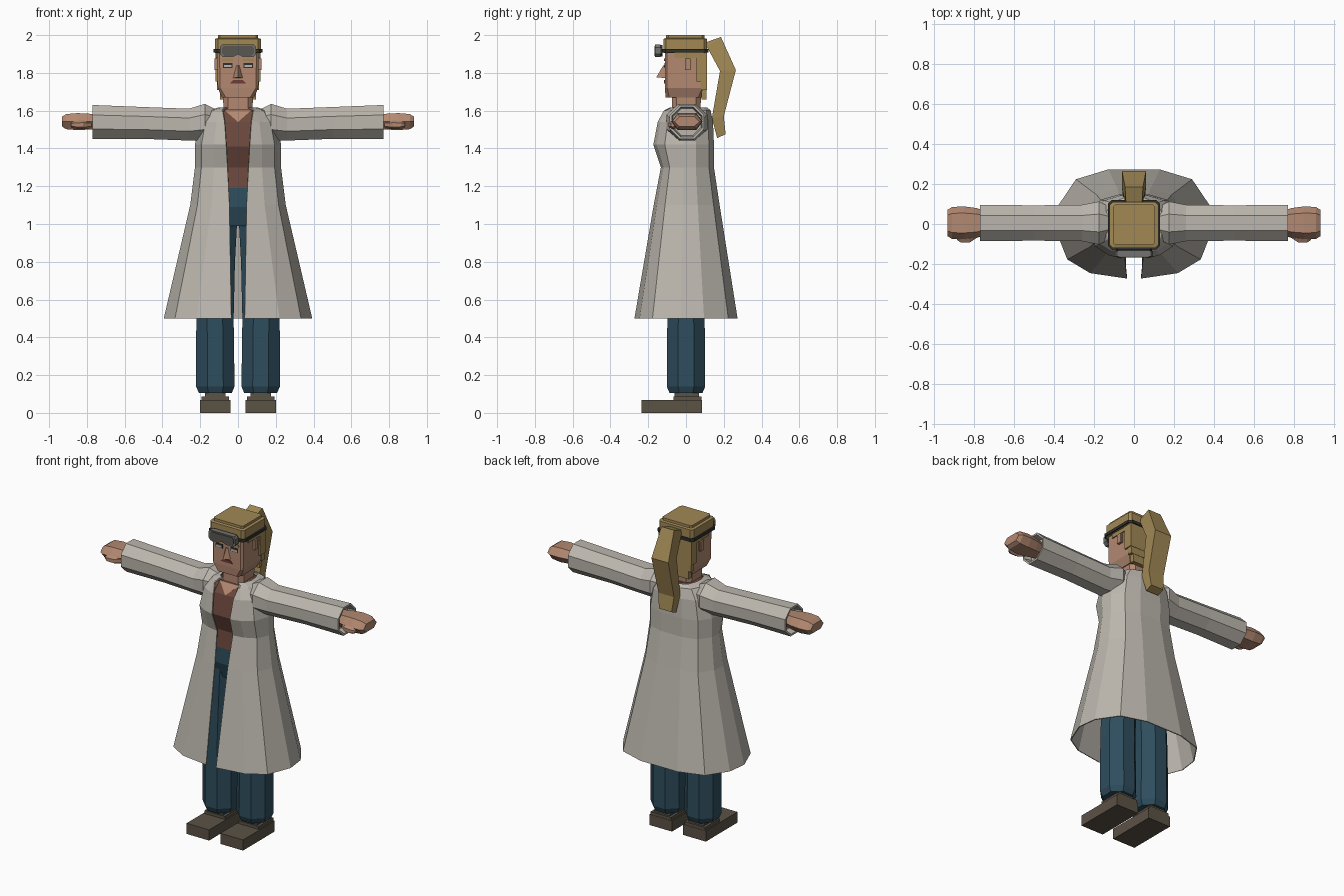
import bpy, bmesh, math
from mathutils import Vector

cube = bpy.data.objects.get("Cube")
if cube:
    bpy.data.objects.remove(cube, do_unlink=True)


def material(name, r, g, b):
    m = bpy.data.materials.new(name)
    m.diffuse_color = (r, g, b, 1)
    m.use_nodes = True
    node = next(n for n in m.node_tree.nodes if n.type == 'BSDF_PRINCIPLED')
    node.inputs["Base Color"].default_value = (r, g, b, 1)
    return m


COAT = material("coat grey", .5, .47, .42)
DENIM = material("denim blue", .028, .075, .11)
SHIRT = material("shirt brown", .15, .066, .047)
SKIN = material("skin", .45, .25, .165)
HAIR = material("blond hair", .36, .25, .09)
SHOE = material("shoe brown", .105, .085, .06)
FRAME = material("goggle grey", .17, .17, .16)
LENS = material("lens grey", .1, .095, .08)
DARK = material("dark strap", .03, .03, .03)
LIPS = material("lip red", .16, .045, .035)


def loft(name, rings, mat, closed=True, caps=True):
    """Skin a list of equal-length point rings."""
    bm = bmesh.new()
    rows = [[bm.verts.new(p) for p in ring] for ring in rings]
    n = len(rows[0])
    for a, b in zip(rows, rows[1:]):
        for i in range(n if closed else n - 1):
            j = (i + 1) % n
            bm.faces.new((a[i], a[j], b[j], b[i]))
    if closed and caps:
        bm.faces.new(rows[0])
        bm.faces.new(rows[-1])
    bmesh.ops.recalc_face_normals(bm, faces=bm.faces)
    me = bpy.data.meshes.new(name)
    bm.to_mesh(me)
    bm.free()
    me.materials.append(mat)
    ob = bpy.data.objects.new(name, me)
    bpy.context.collection.objects.link(ob)
    return ob


def rect(z, x0, x1, y0, y1, c=0):
    """Horizontal rectangle, with chamfered corners when c is set."""
    if not c:
        return [(x0, y0, z), (x1, y0, z), (x1, y1, z), (x0, y1, z)]
    return [(x0 + c, y0, z), (x1 - c, y0, z), (x1, y0 + c, z), (x1, y1 - c, z),
            (x1 - c, y1, z), (x0 + c, y1, z), (x0, y1 - c, z), (x0, y0 + c, z)]


def box(name, x, y, z, mat):
    return loft(name, [rect(h, *x, *y) for h in z], mat)


def pair(x0, x1, s):
    return (x0, x1) if s > 0 else (-x1, -x0)


def plate(name, outline, y0, y1, mat):
    """Extrude an x-z outline along y."""
    return loft(name, [[(x, y, z) for x, z in outline] for y in (y0, y1)], mat)


def oval(n, a, b):
    return [(a * math.cos(math.tau * (i + .5) / n), b * math.sin(math.tau * (i + .5) / n)) for i in range(n)]


BODY = [(.56, -.9), (.85, -.65), (1, -.1), (.96, .35), (.74, .82), (.33, 1)]


def body_ring(z, hx, front, back, gap):
    """Body section running from the left front edge round to the right one."""
    half = [(gap, front)] + [(u * hx, -v * front if v < 0 else v * back) for u, v in BODY]
    return [(x, y, z) for x, y in half] + [(-x, y, z) for x, y in reversed(half)]


def body(name, sections, mat, **kw):
    fixed = [(z, hx, f, b, g) for z, hx, f, b, g in sections]
    rings = []
    for z, hx, f, b, g in fixed:
        half = [(g, f)] + [(u * hx, v * -f if v < 0 else v * b) for u, v in BODY]
        rings.append([(x, y, z) for x, y in half] + [(-x, y, z) for x, y in half[::-1]])
    return loft(name, rings, mat, **kw)


# Long open coat
coat = body("coat", [(.5, .39, -.27, .27, .035), (1.1, .25, -.168, .175, .045),
                     (1.3, .225, -.13, .145, .055), (1.42, .225, -.17, .145, .062),
                     (1.54, .2, -.147, .14, .07), (1.6, .15, -.115, .128, .08),
                     (1.615, .1, -.085, .11, .075)], COAT, closed=False)
solid = coat.modifiers.new("thickness", 'SOLIDIFY')
solid.thickness = .006
solid.offset = 0

# Shirt, open neck and trouser top
body("shirt", [(1.19, .18, -.118, .12, .06), (1.3, .195, -.108, .12, .06),
               (1.41, .195, -.148, .12, .07), (1.54, .18, -.125, .12, .08),
               (1.6, .12, -.08, .1, .075), (1.615, .085, -.07, .09, .06)], SHIRT)
body("trouser_top", [(.99, .19, -.085, .11, .03), (1.09, .2, -.118, .125, .05),
                     (1.2, .178, -.114, .118, .06)], DENIM)
vee = [(-.07, -.084, 1.602), (.07, -.084, 1.602), (0, -.13, 1.54)]
loft("open_neck", [vee, [(x, y + .008, z) for x, y, z in vee]], SKIN)
loft("neck", [rect(1.56, -.075, .075, -.075, .075, .025),
              rect(1.69, -.08, .08, -.075, .08, .025)], SKIN)

for s, side in ((1, "left"), (-1, "right")):
    # Trouser leg
    loft(side + "_trouser_leg", [[(s * (cx + x), y, z) for x, y in oval(8, r * 1.07, r * 1.07)]
         for z, cx, r in ((.105, .12, .088), (.14, .12, .103), (.5, .122, .1),
                          (.8, .112, .097), (1.04, .1, .098))], DENIM)
    # Shoe
    box(side + "_shoe_sole", pair(.04, .2, s), (-.235, .085), (0, .068), SHOE)
    box(side + "_shoe_heel", pair(.048, .192, s), (-.065, .083), (.06, .087), SHOE)
    box(side + "_ankle", pair(.065, .175, s), (-.06, .07), (.08, .13), SHOE)
    # Sleeve, turned inwards at the cuff
    loft(side + "_sleeve", [[(s * x, y + .005, cz + z) for y, z in oval(8, ry * 1.06, rz * 1.06)]
         for x, cz, ry, rz in ((.1, 1.535, .07, .065), (.175, 1.54, .11, .098), (.26, 1.526, .093, .086),
                               (.5, 1.535, .09, .086), (.77, 1.54, .093, .092),
                               (.77, 1.54, .082, .08), (.72, 1.54, .075, .072))], COAT)
    # Hand and thumb
    loft(side + "_hand", [[(s * x, y + .005, 1.542 + z) for y, z in
                          ((-ry, 0), (-.6 * ry, rz), (.6 * ry, rz), (ry, 0), (.6 * ry, -rz), (-.6 * ry, -rz))]
         for x, ry, rz in ((.7, .05, .035), (.79, .075, .042), (.85, .083, .045),
                           (.91, .08, .04), (.932, .066, .026))], SKIN)
    loft(side + "_thumb", [[(s * x, cy + y, 1.525 + z) for y, z in oval(6, r, r)]
         for x, cy, r in ((.775, -.045, .018), (.82, -.072, .023), (.865, -.076, .02), (.885, -.07, .012))], SKIN)
    # Ear, eye and eyebrow
    box(side + "_ear", pair(.1, .124, s), (-.005, .025), (1.815, 1.875), SKIN)
    box(side + "_eye", pair(.028, .08, s), (-.115, -.105), (1.827, 1.852), DARK)
    box(side + "_eye_white", pair(.034, .074, s), (-.117, -.11), (1.83, 1.843), COAT)
    box(side + "_eyebrow", pair(.025, .085, s), (-.116, -.105), (1.862, 1.876), HAIR)

# Head, nose and mouth
loft("head", [rect(1.67, -.085, .085, -.108, .085, .02), rect(1.72, -.107, .107, -.112, .098, .012),
              rect(1.92, -.11, .11, -.112, .1, .012)], SKIN)
loft("nose", [[(-.028, -.108, 1.772), (.028, -.108, 1.772), (0, -.157, 1.777)],
              [(-.01, -.108, 1.84), (.01, -.108, 1.84), (0, -.12, 1.84)]], SKIN)
plate("mouth", [(-.042, 1.745), (.042, 1.745), (.025, 1.763), (-.025, 1.763)], -.117, -.108, LIPS)

# Hair cap, stepped sides and back
loft("hair_cap", [rect(1.905, -.122, .122, -.12, .11, .015), rect(1.98, -.122, .122, -.12, .11, .015),
                  rect(1.984, -.106, .106, -.105, .097, .012), rect(2, -.106, .106, -.105, .097, .012)], HAIR)
box("hair_temples", (-.116, .116), (-.06, .105), (1.88, 1.91), HAIR)
box("hair_sideburns", (-.115, .115), (0, .03), (1.815, 1.9), HAIR)
box("hair_back_upper", (-.118, .118), (.055, .112), (1.755, 1.91), HAIR)
box("hair_back_lower", (-.112, .112), (.08, .11), (1.71, 1.76), HAIR)
box("hair_nape", (-.095, .095), (.082, .108), (1.66, 1.715), HAIR)

# Ponytail
tail = [(.1, 1.92, .1, 1.96, .04), (.11, 1.94, .185, 1.99, .045), (.18, 1.81, .264, 1.815, .06),
        (.137, 1.56, .2, 1.57, .055), (.165, 1.455, .21, 1.475, .045)]
loft("ponytail", [[(-w, y0, z0), (w, y0, z0), (w, y1, z1), (-w, y1, z1)]
                  for y0, z0, y1, z1, w in tail], HAIR)

# Goggles and strap
loft("goggle_strap", [rect(z, -.131, .131, -.128, .12, .02) for z in (1.908, 1.926)], DARK)
half = [(0, 1.897), (.028, 1.883), (.08, 1.883), (.096, 1.9), (.096, 1.935), (.085, 1.95)]
outline = half + [(-x, z) for x, z in half[:0:-1]]
plate("goggle_frame", outline, -.163, -.134, FRAME)
plate("goggle_seal", [(x * .93, 1.917 + (z - 1.917) * .9) for x, z in outline], -.14, -.124, DARK)
plate("goggle_lens", [(x * .88, 1.917 + (z - 1.917) * .78) for x, z in outline], -.167, -.16, LENS)
